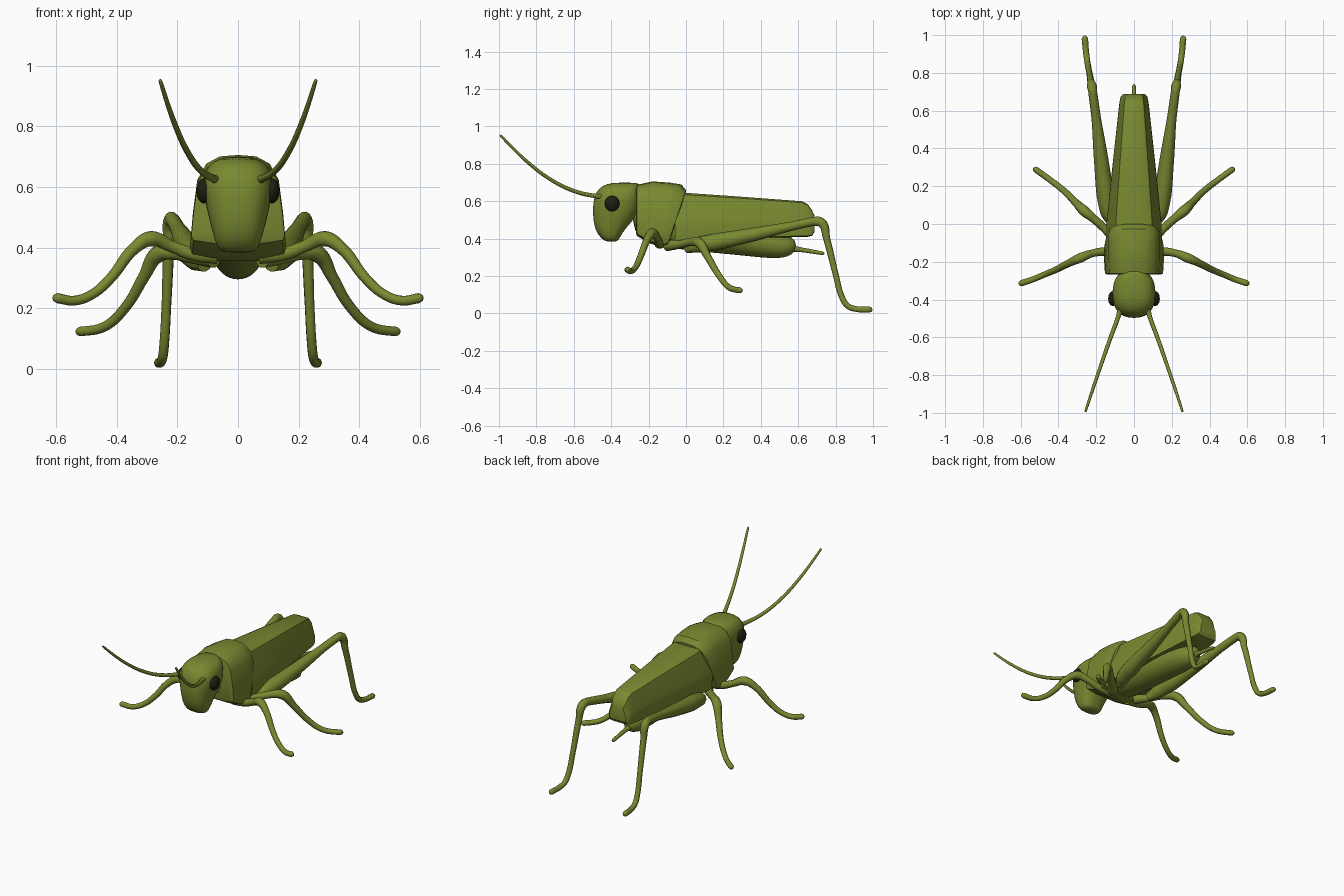
import bpy, bmesh, math
from mathutils import Vector

cube = bpy.data.objects.get("Cube")
if cube:
    bpy.data.objects.remove(cube)


def material(name, rgb):
    m = bpy.data.materials.new(name)
    m.use_nodes = True
    m.diffuse_color = (*rgb, 1)
    bsdf = m.node_tree.nodes["Principled BSDF"]
    bsdf.inputs["Base Color"].default_value = (*rgb, 1)
    bsdf.inputs["Roughness"].default_value = 0.7
    return m


GREEN = material("leaf green", (0.19, 0.25, 0.03))
BLACK = material("eye black", (0.012, 0.014, 0.006))


def select(ob):
    bpy.ops.object.select_all(action="DESELECT")
    ob.select_set(True)
    bpy.context.view_layer.objects.active = ob


def smooth(ob, degrees=40):
    select(ob)
    bpy.ops.object.shade_smooth_by_angle(angle=math.radians(degrees))


def mirror(ob):
    ob.modifiers.new("mirror", "MIRROR").use_axis[0] = True


def loft(name, rings, subdivide=0, degrees=40):
    """Skin a list of closed rings and cap both ends."""
    bm = bmesh.new()
    loops = [[bm.verts.new(p) for p in ring] for ring in rings]
    n = len(loops[0])
    for a, b in zip(loops, loops[1:]):
        for i in range(n):
            bm.faces.new((a[i], a[(i + 1) % n], b[(i + 1) % n], b[i]))
    bm.faces.new(loops[0])
    bm.faces.new(loops[-1])
    bmesh.ops.recalc_face_normals(bm, faces=bm.faces)
    me = bpy.data.meshes.new(name)
    bm.to_mesh(me)
    bm.free()
    ob = bpy.data.objects.new(name, me)
    bpy.context.collection.objects.link(ob)
    me.materials.append(GREEN)
    smooth(ob, degrees)
    if subdivide:
        ob.modifiers.new("subdivision", "SUBSURF").levels = subdivide
        ob.modifiers["subdivision"].render_levels = subdivide
    return ob


def tube(name, points, mirrored=True):
    """Tapered round limb through (x, y, z, radius) points, with rounded tip."""
    pts = list(points)
    end, prev = Vector(pts[-1][:3]), Vector(pts[-2][:3])
    r = pts[-1][3]
    step = (end - prev).normalized() * r
    pts += [(*(end + step * 0.7), r * 0.7), (*(end + step), r * 0.15)]
    cu = bpy.data.curves.new(name, "CURVE")
    cu.dimensions = "3D"
    cu.bevel_depth = 1
    cu.bevel_resolution = 3
    cu.resolution_u = 6
    cu.use_fill_caps = True
    sp = cu.splines.new("BEZIER")
    sp.bezier_points.add(len(pts) - 1)
    for bp, p in zip(sp.bezier_points, pts):
        bp.co = p[:3]
        bp.radius = p[3]
        bp.handle_left_type = bp.handle_right_type = "AUTO"
    ob = bpy.data.objects.new(name, cu)
    bpy.context.collection.objects.link(ob)
    select(ob)
    bpy.ops.object.convert(target="MESH")
    ob = bpy.context.object
    ob.name = name
    ob.data.materials.clear()
    ob.data.materials.append(GREEN)
    smooth(ob, 60)
    if mirrored:
        mirror(ob)
    return ob


def symmetric(half):
    """Close a half outline (top centre to bottom) across x = 0."""
    return half + [(-x, z) for x, z in reversed(half) if x > 0]


# Head: horizontal slices, each z, front y, back y, half width
slices = [(0.383, -0.425, -0.37, 0.05), (0.40, -0.455, -0.355, 0.07),
          (0.45, -0.49, -0.33, 0.084), (0.53, -0.5, -0.25, 0.105),
          (0.6, -0.498, -0.24, 0.118), (0.65, -0.482, -0.24, 0.112),
          (0.685, -0.45, -0.24, 0.088), (0.701, -0.39, -0.26, 0.04)]
rings = []
for z, y0, y1, w in slices:
    ring = []
    for i in range(20):
        a = math.tau * i / 20
        c, s = math.cos(a), math.sin(a)
        ring.append((w * math.copysign(abs(c) ** 0.8, c),
                     (y0 + y1) / 2 + (y1 - y0) / 2 * math.copysign(abs(s) ** 0.8, s), z))
    rings.append(ring)
loft("head", rings, 1, 60)

# Saddle shield: arched section with a slanted rear edge
arch = symmetric([(0, 1), (0.38, 0.985), (0.66, 0.91), (0.85, 0.74),
                  (0.94, 0.4), (1, 0.06), (0.95, 0), (0.5, -0.04)])
shield = [(-0.268, 0.14, 0.67, 0.44, 0), (-0.262, 0.154, 0.688, 0.425, 0),
          (-0.18, 0.158, 0.706, 0.39, 0.06), (-0.09, 0.158, 0.70, 0.37, 0.15),
          (-0.025, 0.157, 0.69, 0.37, 0.3), (0.0, 0.152, 0.66, 0.375, 0.34),
          (-0.002, 0.135, 0.64, 0.39, 0.34)]
loft("saddle_shield", [[(x * w, y - lean * (1 - z) * (top - bot), bot + z * (top - bot))
                        for x, z in arch] for y, w, top, bot, lean in shield], 0, 35)

# Folded wings: flat-topped tapering case
roof = symmetric([(0.5, 1), (0.66, 0.96), (0.97, 0.42), (1, 0.3), (0.96, 0), (0.5, -0.03)])
wings = [(-0.06, 0.145, 0.645, 0.39), (0.0, 0.146, 0.645, 0.39),
         (0.3, 0.115, 0.624, 0.405), (0.62, 0.08, 0.60, 0.415),
         (0.65, 0.076, 0.585, 0.415), (0.675, 0.07, 0.55, 0.42),
         (0.688, 0.058, 0.52, 0.44)]
loft("folded_wings", [[(x * w, y, bot + z * (top - bot)) for x, z in roof]
                      for y, w, top, bot in wings], 0, 30)


# Abdomen and thorax underside: oval sections along y
def oval(y, w, top, bot):
    return [(w * math.cos(math.tau * i / 16), y,
             (top + bot) / 2 + (top - bot) / 2 * math.sin(math.tau * i / 16)) for i in range(16)]


belly = [(-0.29, 0.07, 0.6, 0.43), (-0.2, 0.11, 0.6, 0.395), (-0.12, 0.12, 0.58, 0.355),
         (0.0, 0.115, 0.56, 0.335), (0.2, 0.1, 0.52, 0.318), (0.35, 0.09, 0.48, 0.303),
         (0.48, 0.078, 0.44, 0.29), (0.55, 0.055, 0.415, 0.302), (0.59, 0.025, 0.39, 0.335)]
loft("abdomen", [oval(*s) for s in belly], 1, 60)
tube("tail_spike", [(0, 0.54, 0.35, 0.022), (0, 0.62, 0.34, 0.013),
                    (0, 0.73, 0.322, 0.01)], False)

# Legs
tube("front_leg", [(0.07, -0.14, 0.375, 0.03), (0.15, -0.145, 0.38, 0.023),
                   (0.22, -0.155, 0.405, 0.02), (0.285, -0.18, 0.43, 0.026),
                   (0.34, -0.205, 0.4, 0.02), (0.42, -0.245, 0.3, 0.017),
                   (0.48, -0.27, 0.247, 0.016), (0.54, -0.295, 0.226, 0.016),
                   (0.595, -0.313, 0.234, 0.017)])
tube("middle_leg", [(0.08, -0.1, 0.365, 0.032), (0.15, -0.03, 0.37, 0.022),
                    (0.21, 0.025, 0.382, 0.022), (0.265, 0.07, 0.378, 0.028),
                    (0.31, 0.115, 0.305, 0.02), (0.37, 0.175, 0.205, 0.017),
                    (0.44, 0.23, 0.14, 0.016), (0.52, 0.288, 0.124, 0.016)])
tube("hind_thigh", [(0.11, 0.0, 0.345, 0.025), (0.135, 0.06, 0.365, 0.042),
                    (0.152, 0.16, 0.383, 0.047), (0.175, 0.35, 0.42, 0.038),
                    (0.2, 0.56, 0.466, 0.025), (0.216, 0.68, 0.492, 0.024),
                    (0.22, 0.71, 0.497, 0.023)])
tube("hind_shin", [(0.218, 0.69, 0.49, 0.022), (0.222, 0.725, 0.485, 0.026),
                   (0.228, 0.752, 0.4, 0.019), (0.236, 0.8, 0.21, 0.016),
                   (0.243, 0.835, 0.085, 0.016), (0.248, 0.865, 0.04, 0.016),
                   (0.254, 0.91, 0.024, 0.016), (0.26, 0.98, 0.021, 0.017)])

# Antennae
tube("antenna", [(0.07, -0.44, 0.625, 0.015), (0.085, -0.495, 0.63, 0.012),
                 (0.12, -0.59, 0.652, 0.011), (0.162, -0.71, 0.708, 0.01),
                 (0.21, -0.85, 0.812, 0.009), (0.256, -0.99, 0.95, 0.006)])

# Eyes
bpy.ops.mesh.primitive_uv_sphere_add(segments=12, ring_count=8, location=(0, 0, 0))
eye = bpy.context.object
eye.name = "eye"
for v in eye.data.vertices:
    v.co = Vector((0.112 + v.co.x * 0.025, -0.395 + v.co.y * 0.04, 0.588 + v.co.z * 0.042))
eye.data.materials.append(BLACK)
smooth(eye, 60)
mirror(eye)
